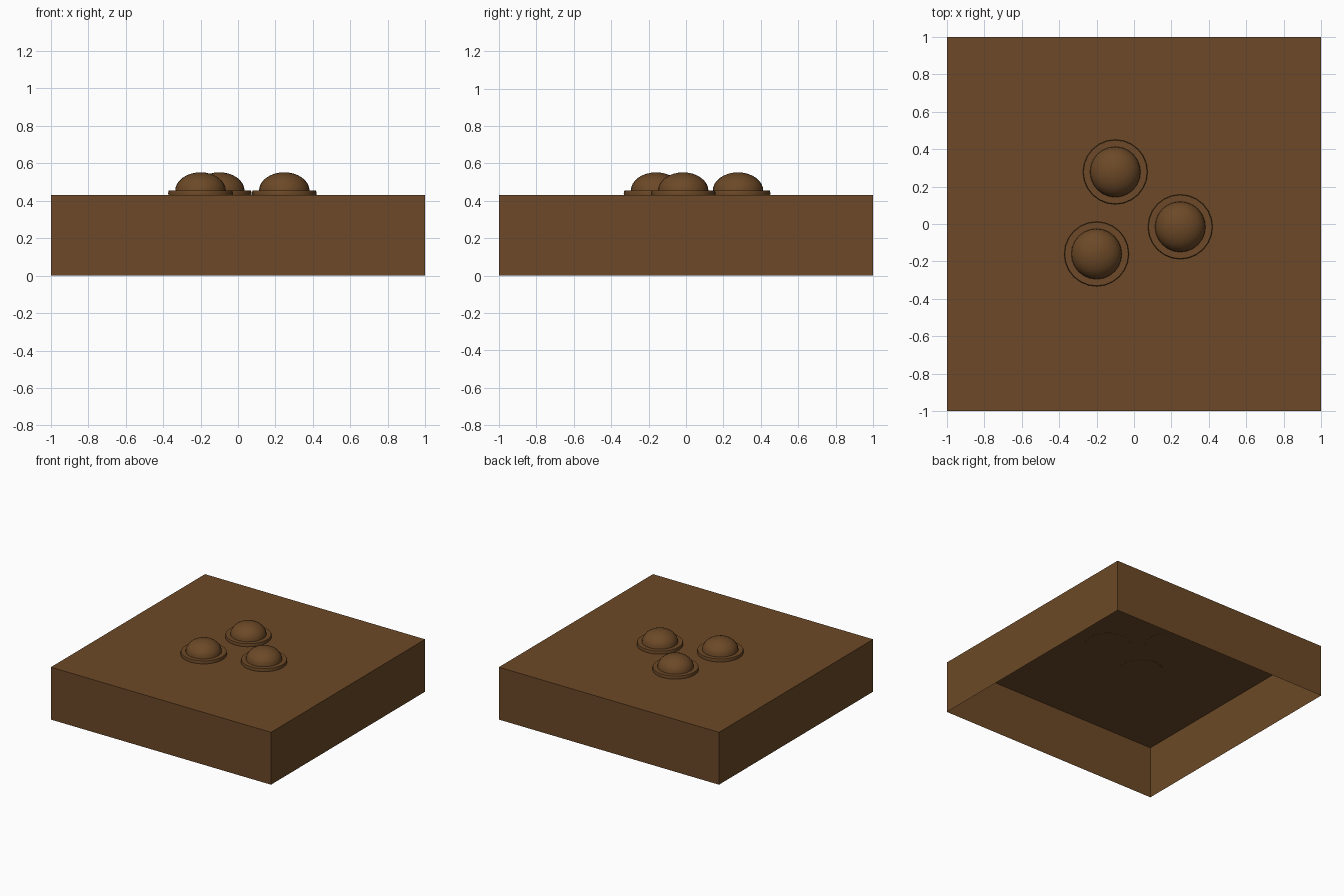
import bpy, bmesh, math

if "Cube" in bpy.data.objects:
    bpy.data.objects.remove(bpy.data.objects["Cube"])

mat = bpy.data.materials.new("brown")
mat.diffuse_color = (0.15, 0.066, 0.02, 1)
mat.use_nodes = True
mat.node_tree.nodes["Principled BSDF"].inputs["Base Color"].default_value = mat.diffuse_color


def finish(name, bm):
    me = bpy.data.meshes.new(name)
    bm.to_mesh(me)
    bm.free()
    me.materials.append(mat)
    ob = bpy.data.objects.new(name, me)
    bpy.context.collection.objects.link(ob)
    return ob


TOP = 0.43

# Block: thin-walled box, open underneath
bm = bmesh.new()
bmesh.ops.create_cube(bm, size=1)
for v in bm.verts:
    v.co = (v.co.x * 2, v.co.y * 2, (v.co.z + 0.5) * TOP)
under = [f for f in bm.faces if f.calc_center_median().z < 0.01]
bmesh.ops.delete(bm, geom=under, context='FACES_ONLY')
finish("block", bm)


# Stud: low round flange carrying a flattened dome, turned from one profile
def stud(name, x, y, sides=24, rings=8):
    profile = [(0, -0.001), (0.172, -0.001), (0.173, 0.012), (0.170, 0.024), (0.135, 0.024)]
    for i in range(1, rings + 1):
        a = math.pi / 2 * i / rings
        profile.append((0.135 * math.cos(a), 0.024 + 0.098 * math.sin(a)))
    profile[-1] = (0, 0.122)
    bm = bmesh.new()
    vs = [bm.verts.new((r, 0, z)) for r, z in profile]
    es = [bm.edges.new(p) for p in zip(vs, vs[1:])]
    bmesh.ops.spin(bm, geom=vs + es, cent=(0, 0, 0), axis=(0, 0, 1),
                   angle=math.tau, steps=sides, use_duplicate=False)
    bmesh.ops.remove_doubles(bm, verts=bm.verts, dist=0.0005)
    bmesh.ops.recalc_face_normals(bm, faces=bm.faces)
    ob = finish(name, bm)
    ob.location = (x, y, TOP)
    bpy.ops.object.select_all(action='DESELECT')
    bpy.context.view_layer.objects.active = ob
    ob.select_set(True)
    bpy.ops.object.shade_smooth_by_angle(angle=math.radians(30))


for name, x, y in [("stud_front", -0.20, -0.16), ("stud_right", 0.247, -0.015),
                   ("stud_back", -0.10, 0.278)]:
    stud(name, x, y)
